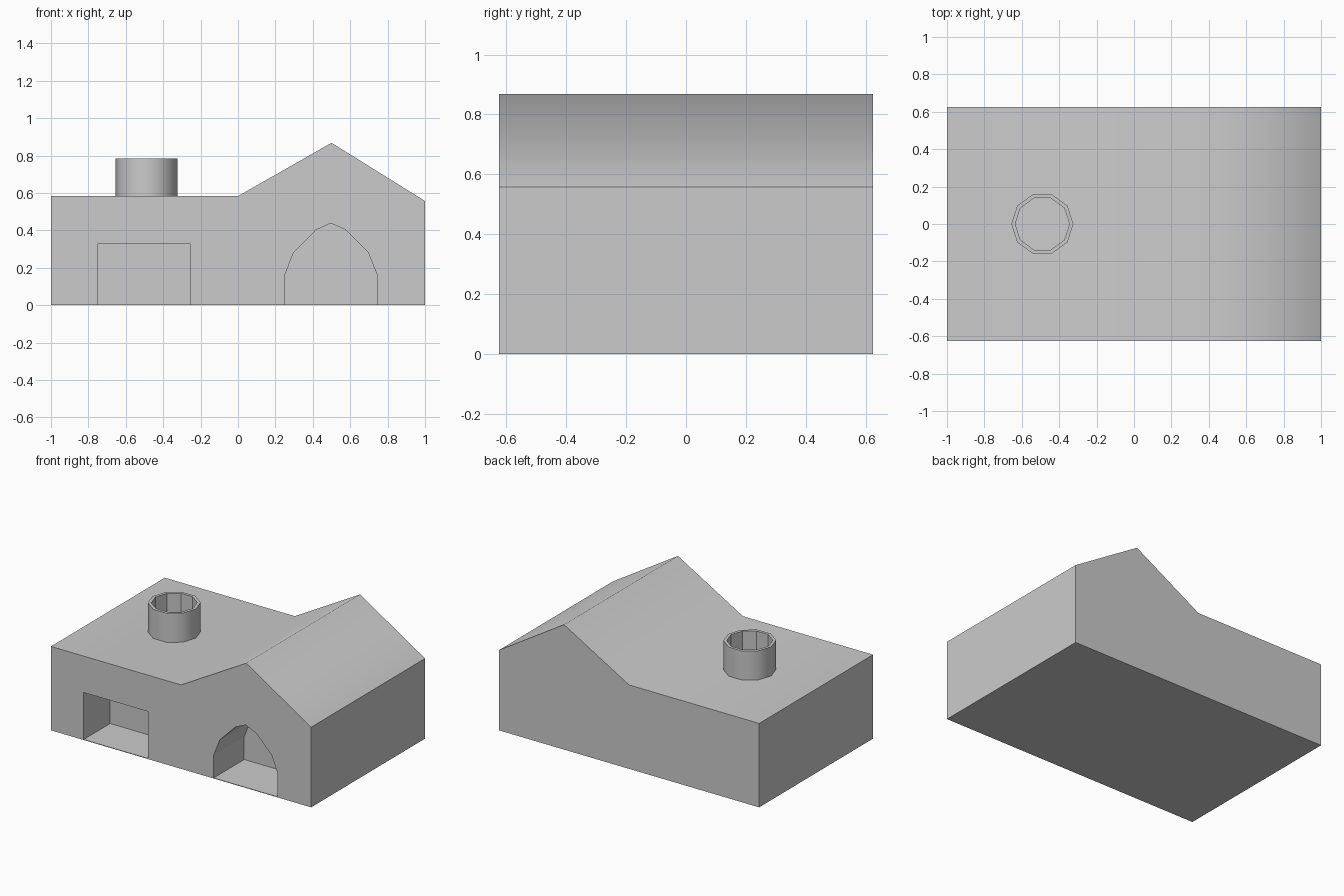
import bpy, bmesh
from math import cos, sin, tau

if "Cube" in bpy.data.objects:
    bpy.data.objects.remove(bpy.data.objects["Cube"])


def make_object(name, bm):
    bmesh.ops.recalc_face_normals(bm, faces=bm.faces)
    mesh = bpy.data.meshes.new(name)
    bm.to_mesh(mesh)
    bm.free()
    obj = bpy.data.objects.new(name, mesh)
    bpy.context.collection.objects.link(obj)
    return obj


def prism(name, profile, y0, y1, smooth_roof=False):
    """Extrude an (x, z) profile from y0 to y1."""
    bm = bmesh.new()
    face = bm.faces.new([bm.verts.new((x, y0, z)) for x, z in profile])
    ext = bmesh.ops.extrude_face_region(bm, geom=[face])["geom"]
    verts = [v for v in ext if isinstance(v, bmesh.types.BMVert)]
    bmesh.ops.translate(bm, vec=(0, y1 - y0, 0), verts=verts)
    bmesh.ops.recalc_face_normals(bm, faces=bm.faces)
    for f in bm.faces:
        f.smooth = smooth_roof and f.normal.z > 0.1
    return make_object(name, bm)


# House body: flat roof on the left, gable on the right
FRONT, BACK, ROOF = -0.625, 0.625, 0.583
body = prism("house_body",
             [(-1, 0), (1, 0), (1, 0.557), (0.5, 0.868), (0, ROOF), (-1, ROOF)],
             FRONT, BACK, smooth_roof=True)

# Front recesses: square window bay and arched doorway
SILL = 0.004
half_arch = [(0.246, SILL), (0.246, 0.163), (0.2, 0.28), (0.08, 0.402)]
arch = ([(0.497 + x, z) for x, z in half_arch] + [(0.497, 0.438)]
        + [(0.497 - x, z) for x, z in reversed(half_arch)])
square = [(-0.748, SILL), (-0.256, SILL), (-0.256, 0.33), (-0.748, 0.33)]

for name, profile, depth in (("square_recess_cutter", square, 0.29),
                             ("arch_recess_cutter", arch, 0.335)):
    cutter = prism(name, profile, FRONT - 0.1, FRONT + depth)
    cutter.hide_render = True
    cutter.hide_set(True)
    cutter.display_type = 'WIRE'
    mod = body.modifiers.new(name, 'BOOLEAN')
    mod.operation = 'DIFFERENCE'
    mod.solver = 'EXACT'
    mod.object = cutter

# Chimney: ten-sided hollow pipe standing on the flat roof
SIDES, TOP, BASE = 10, 0.785, ROOF - 0.005
bm = bmesh.new()
rings = [[bm.verts.new((-0.49 + r * cos(tau * i / SIDES), r * sin(tau * i / SIDES), z))
          for i in range(SIDES)]
         for r, z in ((0.166, BASE), (0.166, TOP), (0.145, TOP), (0.145, BASE))]
for k in range(4):
    a, b = rings[k], rings[(k + 1) % 4]
    for i in range(SIDES):
        j = (i + 1) % SIDES
        f = bm.faces.new((a[i], a[j], b[j], b[i]))
        f.smooth = k == 0
make_object("chimney", bm)
